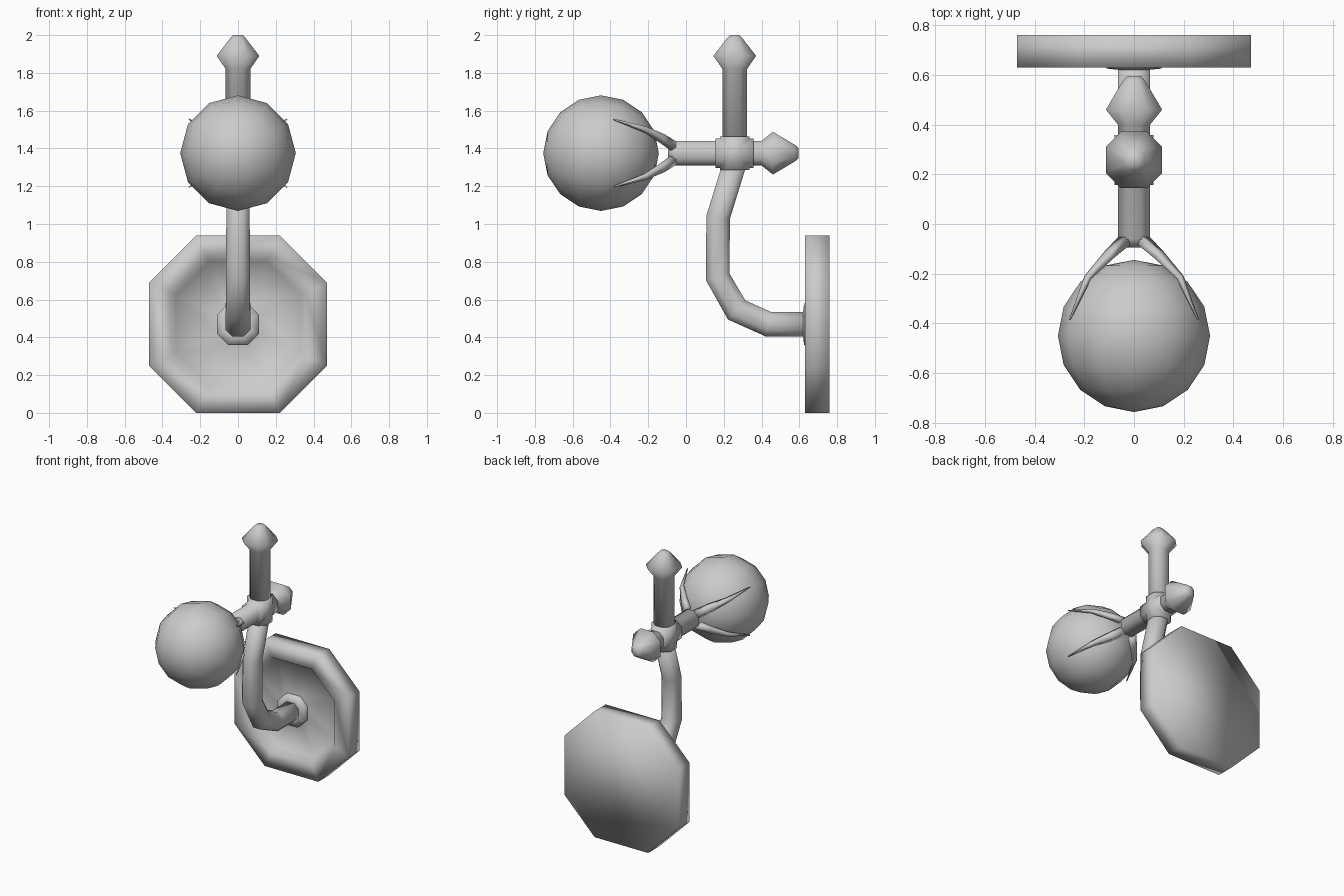
import bpy, bmesh, math
from mathutils import Vector

if "Cube" in bpy.data.objects:
    bpy.data.objects.remove(bpy.data.objects["Cube"])

OCT = [(0.47, 1), (1, 0.47), (1, -0.47), (0.47, -1),
       (-0.47, -1), (-1, -0.47), (-1, 0.47), (-0.47, 1)]


def finish(name, bm):
    bmesh.ops.recalc_face_normals(bm, faces=bm.faces[:])
    me = bpy.data.meshes.new(name)
    bm.to_mesh(me)
    bm.free()
    for p in me.polygons:
        p.use_smooth = True
    ob = bpy.data.objects.new(name, me)
    bpy.context.collection.objects.link(ob)
    return ob


def skin(name, rings):
    """Bridge successive rings of points and cap both ends."""
    bm = bmesh.new()
    rows = [[bm.verts.new(p) for p in r] for r in rings]
    n = len(rows[0])
    for a, b in zip(rows, rows[1:]):
        for i in range(n):
            j = (i + 1) % n
            bm.faces.new((a[i], a[j], b[j], b[i]))
    bm.faces.new(rows[0])
    bm.faces.new(rows[-1])
    return finish(name, bm)


def tube(name, path, axis=None):
    """Octagonal tube along (y, z, half width) points, mitred at bends."""
    pts = [Vector((0, y, z)) for y, z, r in path]
    rings = []
    for i, (y, z, r) in enumerate(path):
        k = 1
        if axis:
            t = Vector(axis)
        else:
            d0 = (pts[i] - pts[i - 1]).normalized() if i else None
            d1 = (pts[i + 1] - pts[i]).normalized() if i < len(pts) - 1 else None
            t = ((d0 or d1) + (d1 or d0)).normalized()
            k = 1 / t.dot(d1 or d0)
        v = Vector((0, -t.z, t.y))
        rings.append([pts[i] + Vector((a * r, 0, 0)) + v * (b * r * k) for a, b in OCT])
    return skin(name, rings)


# Wall plate with raised rim and dished front
tube("wall_plate", [(0.76, 0.47, 0.47), (0.63, 0.47, 0.47), (0.63, 0.47, 0.355),
                    (0.695, 0.47, 0.33), (0.66, 0.47, 0.11)], (0, -1, 0))
tube("plate_boss", [(0.70, 0.47, 0.11), (0.625, 0.47, 0.11),
                    (0.62, 0.47, 0.065)], (0, -1, 0))

# Curved stem rising into the post with its pointed finial
tube("stem", [(0.67, 0.47, 0.065), (0.435, 0.47, 0.065), (0.268, 0.545, 0.065),
              (0.168, 0.72, 0.063), (0.17, 1.035, 0.062), (0.258, 1.32, 0.062)])
tube("post", [(0.258, 1.30, 0.065), (0.258, 1.82, 0.065), (0.258, 1.89, 0.113),
              (0.258, 1.985, 0.04), (0.258, 2.0, 0.025)], (0, 0, 1))

# Horizontal arm with finial, and the crossing collars
ZC = 1.375
tube("arm", [(-0.095, ZC, 0.035), (-0.06, ZC, 0.065), (0.40, ZC, 0.065),
             (0.46, ZC, 0.113), (0.575, ZC, 0.045), (0.595, ZC, 0.028)], (0, 1, 0))
tube("collar_upright", [(0.258, 1.285, 0.079), (0.258, 1.462, 0.079)], (0, 0, 1))
tube("collar_cross", [(0.157, ZC, 0.078), (0.357, ZC, 0.078)], (0, 1, 0))

# Four tapering claws gripping the ball
mid = Vector((0, -0.45, ZC))
for sx in (-1, 1):
    for sz in (-1, 1):
        rings = []
        for x, y, z, w, t in [(0.042, -0.065, 0.042, 0.036, 0.018),
                              (0.105, -0.125, 0.082, 0.030, 0.014),
                              (0.188, -0.215, 0.128, 0.018, 0.009),
                              (0.258, -0.385, 0.180, 0.003, 0.003)]:
            c = Vector((sx * x, y, ZC + sz * z))
            side = Vector((-sz * z, 0, sx * x)).normalized()
            out = (c - mid).normalized()
            rings.append([c + side * (a * w) + out * (b * t)
                          for a, b in ((1, -1), (0.6, 1), (-0.6, 1), (-1, -1))])
        skin("claw", rings)

# Faceted ball, poles along y
bm = bmesh.new()
bmesh.ops.create_uvsphere(bm, u_segments=12, v_segments=8, radius=0.306)
ball = finish("ball", bm)
ball.location = mid
ball.rotation_euler = (math.pi / 2, 0, 0)
